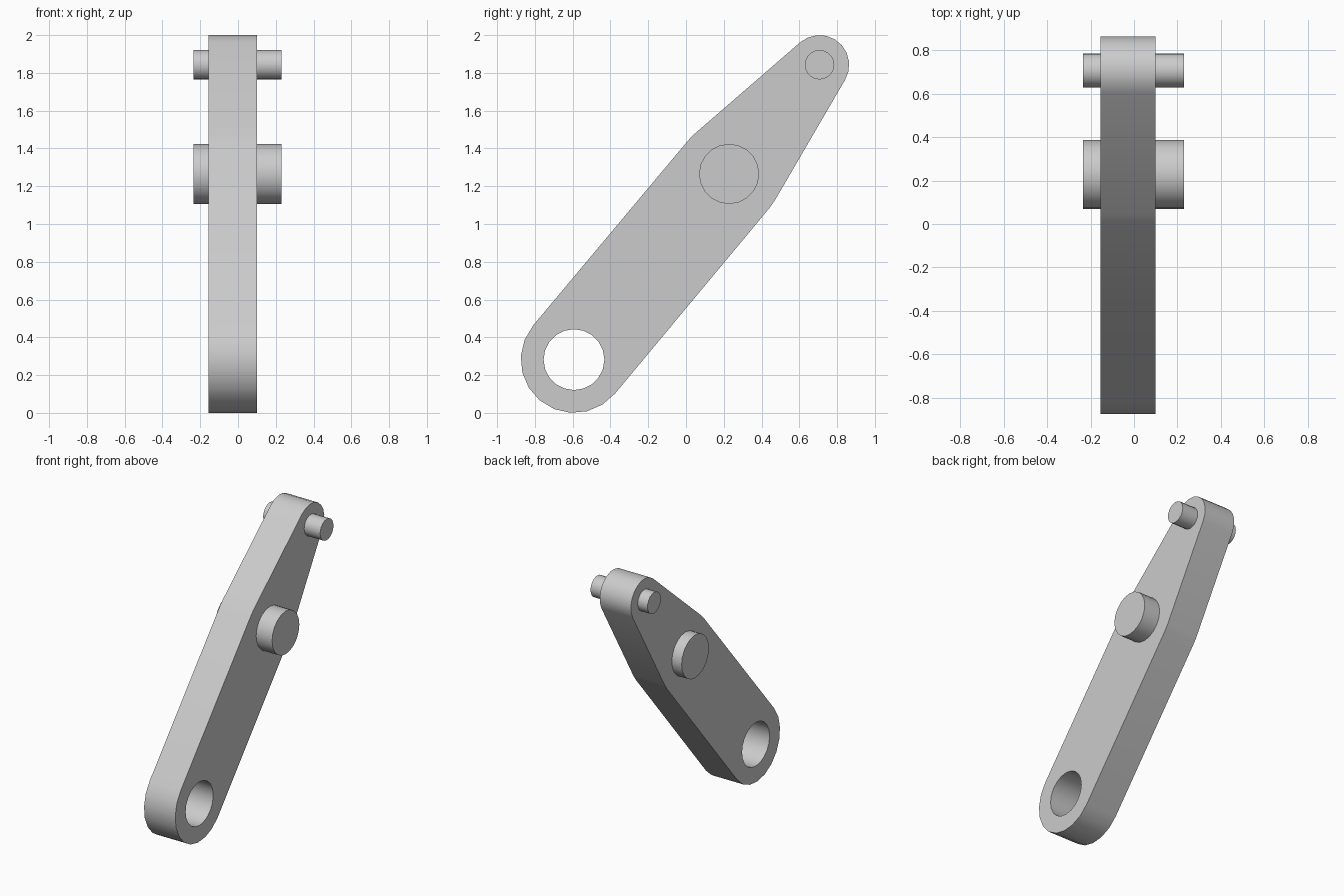
import bpy
import bmesh
from math import acos, atan2, ceil, cos, hypot, pi, radians, sin

cube = bpy.data.objects.get("Cube")
if cube:
    bpy.data.objects.remove(cube, do_unlink=True)

grey = bpy.data.materials.new("plain grey")
grey.use_nodes = True
colour = (0.6, 0.6, 0.6, 1)
grey.diffuse_color = colour
grey.node_tree.nodes["Principled BSDF"].inputs["Base Color"].default_value = colour

# Lever stations as (y, z, radius)
foot = (-0.593, 0.282, 0.282)
middle = (0.228, 1.265, 0.28)
tip = (0.707, 1.843, 0.157)


def arc(station, start, end, step=pi / 10):
    y, z, r = station
    n = max(1, ceil((end - start) / step - 0.01))
    angles = [start + (end - start) * i / n for i in range(n + 1)]
    return [(y + r * cos(a), z + r * sin(a)) for a in angles]


def circle(y, z, r):
    return arc((y, z, r), 0, 2 * pi)[:-1]


def tangents(a, b):
    """Angles of the right and left outer tangent points of two circles."""
    dy, dz = b[0] - a[0], b[1] - a[1]
    heading, spread = atan2(dz, dy), acos((a[2] - b[2]) / hypot(dy, dz))
    return heading - spread, heading + spread


def extrude(name, outline, x0, x1):
    bm = bmesh.new()
    face = bm.faces.new([bm.verts.new((x0, y, z)) for y, z in outline])
    result = bmesh.ops.extrude_face_region(bm, geom=[face])
    top = [g for g in result["geom"] if isinstance(g, bmesh.types.BMVert)]
    bmesh.ops.translate(bm, verts=top, vec=(x1 - x0, 0, 0))
    bmesh.ops.recalc_face_normals(bm, faces=bm.faces)
    mesh = bpy.data.meshes.new(name)
    bm.to_mesh(mesh)
    bm.free()
    mesh.materials.append(grey)
    obj = bpy.data.objects.new(name, mesh)
    bpy.context.collection.objects.link(obj)
    return obj


def smooth(obj):
    bpy.ops.object.select_all(action="DESELECT")
    obj.select_set(True)
    bpy.context.view_layer.objects.active = obj
    bpy.ops.object.shade_smooth_by_angle(angle=radians(30))


# Tapered arm wrapped around the three stations
low_right, low_left = tangents(foot, middle)
high_right, high_left = tangents(middle, tip)
outline = (arc(foot, low_left, low_right + 2 * pi)
           + arc(middle, low_right, high_right)
           + arc(tip, high_right, high_left)
           + arc(middle, high_left, low_left))
arm = extrude("lever_arm", outline, -0.155, 0.1)

# Bore through the foot
cutter = extrude("bore_cutter", circle(foot[0], foot[1], 0.161), -0.5, 0.5)
cut = arm.modifiers.new("bore", "BOOLEAN")
cut.object = cutter
cut.operation = "DIFFERENCE"
cut.solver = "EXACT"
bpy.context.view_layer.update()
depsgraph = bpy.context.evaluated_depsgraph_get()
bored = bpy.data.meshes.new_from_object(arm.evaluated_get(depsgraph))
arm.modifiers.clear()
arm.data = bored
bpy.data.objects.remove(cutter, do_unlink=True)
smooth(arm)

# Pins standing out on both sides
for name, station, radius in (("pivot_boss", middle, 0.159), ("tip_pin", tip, 0.078)):
    for side, x0, x1 in (("right", -0.235, -0.155), ("left", 0.1, 0.23)):
        smooth(extrude(f"{name}_{side}", circle(station[0], station[1], radius), x0, x1))
